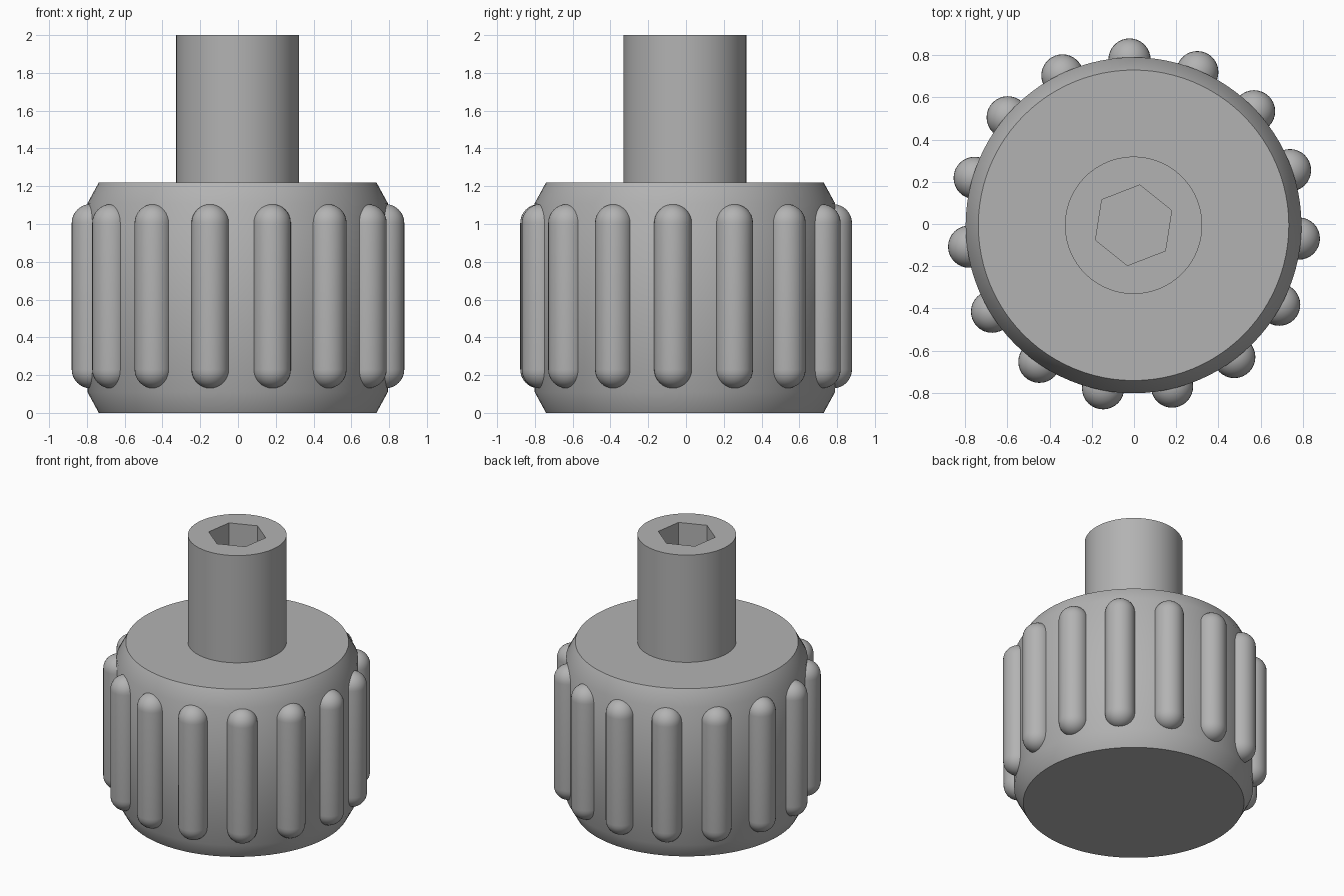
import bpy
import bmesh
from math import radians, sin, cos, pi
from mathutils import Matrix, Vector

CENTRE = Vector((-0.002, -0.006, 0))
RIBS = 15
RIB_R = 0.1
RIB_RING = 0.785
TURN = radians(-4.6)

cube = bpy.data.objects.get("Cube")
if cube:
    bpy.data.objects.remove(cube, do_unlink=True)

grey = bpy.data.materials.new("plain_grey")
grey.use_nodes = True
colour = (0.45, 0.45, 0.45, 1)
grey.diffuse_color = colour
grey.node_tree.nodes["Principled BSDF"].inputs["Base Color"].default_value = colour


def lathe(name, profile, steps):
    """Revolve a radius/height profile that starts and ends on the axis."""
    bm = bmesh.new()
    points = [bm.verts.new((r, 0, z)) for r, z in profile]
    edges = [bm.edges.new(pair) for pair in zip(points, points[1:])]
    bmesh.ops.spin(bm, geom=points + edges, cent=(0, 0, 0), axis=(0, 0, 1),
                   angle=2 * pi, steps=steps, use_merge=True)
    bmesh.ops.remove_doubles(bm, verts=bm.verts, dist=0.0001)
    bmesh.ops.dissolve_degenerate(bm, edges=bm.edges, dist=0.0001)
    bmesh.ops.recalc_face_normals(bm, faces=bm.faces)
    mesh = bpy.data.meshes.new(name)
    bm.to_mesh(mesh)
    bm.free()
    mesh.materials.append(grey)
    return place(name, mesh, CENTRE)


def place(name, mesh, location):
    obj = bpy.data.objects.new(name, mesh)
    obj.location = location
    bpy.context.collection.objects.link(obj)
    return obj


def smooth(obj):
    bpy.ops.object.select_all(action="DESELECT")
    obj.select_set(True)
    bpy.context.view_layer.objects.active = obj
    bpy.ops.object.shade_smooth_by_angle(angle=radians(32))


# Knob body with chamfered rims
body = lathe("knob_body", [(0, 0), (0.735, 0), (0.795, 0.11), (0.795, 1.11),
                           (0.735, 1.22), (0, 1.22)], 96)
smooth(body)

# Shaft with a hexagonal socket cut into its top
shaft = lathe("shaft", [(0, 1.1), (0.325, 1.1), (0.325, 2), (0, 2)], 96)
bm = bmesh.new()
bmesh.ops.create_cone(bm, cap_ends=True, segments=6, radius1=0.193, radius2=0.193,
                      depth=0.8, matrix=Matrix.Rotation(radians(-8.8 + 30), 4, "Z")
                      @ Matrix.Rotation(radians(30), 4, "Z"))
cutter_mesh = bpy.data.meshes.new("socket_cutter")
bm.to_mesh(cutter_mesh)
bm.free()
cutter_mesh.materials.append(grey)
cutter = place("socket_cutter", cutter_mesh, CENTRE + Vector((0, 0, 2.05)))
cutter.hide_render = True
bpy.context.view_layer.update()
cut = shaft.modifiers.new("socket", "BOOLEAN")
cut.operation = "DIFFERENCE"
cut.solver = "EXACT"
cut.object = cutter
bpy.ops.object.select_all(action="DESELECT")
shaft.select_set(True)
bpy.context.view_layer.objects.active = shaft
bpy.ops.object.modifier_apply(modifier="socket")
bpy.data.objects.remove(cutter, do_unlink=True)
smooth(shaft)

# Round-ended grip ribs around the knob
arc = [i * pi / 16 for i in range(9)]
low = [(RIB_R * sin(a), 0.23 - RIB_R * cos(a)) for a in arc]
high = [(RIB_R * cos(a), 1.005 + RIB_R * sin(a)) for a in arc]
first = lathe("grip_rib_1", low + high, 32)
smooth(first)
for i in range(RIBS):
    a = TURN + i * 2 * pi / RIBS
    spot = CENTRE + Vector((RIB_RING * cos(a), RIB_RING * sin(a), 0))
    if i == 0:
        first.location = spot
    else:
        place(f"grip_rib_{i + 1}", first.data, spot)
